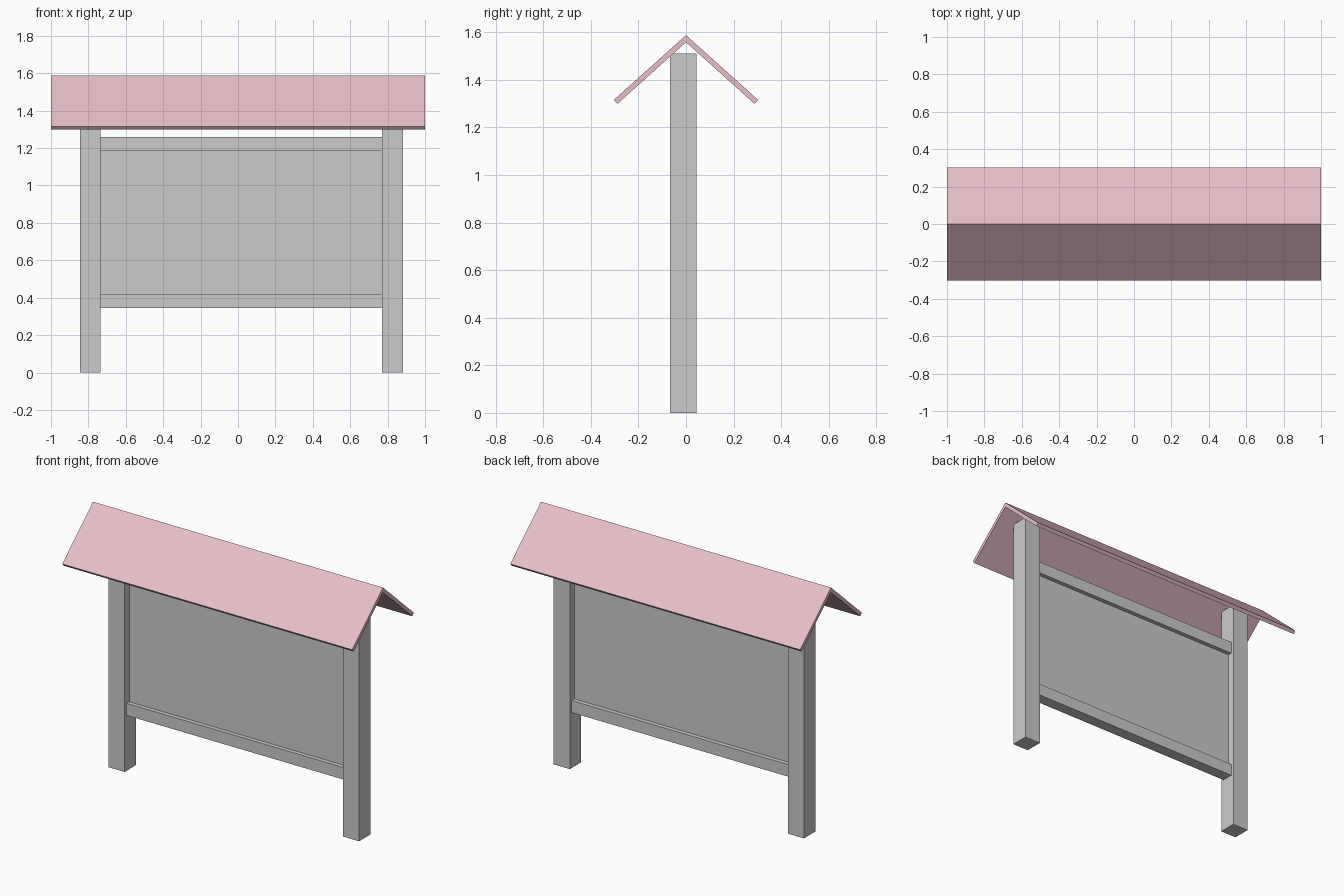
import bpy, bmesh

if "Cube" in bpy.data.objects:
    bpy.data.objects.remove(bpy.data.objects["Cube"])


def box(name, x, y, z):
    """Box from (min, max) ranges on each axis."""
    bpy.ops.mesh.primitive_cube_add(size=1)
    ob = bpy.context.object
    ob.name = name
    ob.location = [(a + b) / 2 for a, b in (x, y, z)]
    ob.scale = [b - a for a, b in (x, y, z)]
    bpy.ops.object.transform_apply(location=True, rotation=False, scale=True)
    return ob


def extrude_x(name, profile, x0, x1):
    """Extrude a closed (y, z) profile along x."""
    bm = bmesh.new()
    face = bm.faces.new([bm.verts.new((x0, y, z)) for y, z in profile])
    res = bmesh.ops.extrude_face_region(bm, geom=[face])
    verts = [g for g in res["geom"] if isinstance(g, bmesh.types.BMVert)]
    bmesh.ops.translate(bm, verts=verts, vec=(x1 - x0, 0, 0))
    bmesh.ops.recalc_face_normals(bm, faces=bm.faces)
    me = bpy.data.meshes.new(name)
    bm.to_mesh(me)
    bm.free()
    ob = bpy.data.objects.new(name, me)
    bpy.context.collection.objects.link(ob)
    return ob


# Posts
box("left_post", (-0.845, -0.735), (-0.067, 0.045), (0, 1.51))
box("right_post", (0.77, 0.882), (-0.067, 0.045), (0, 1.51))

# Rails and display panel between the posts
inner = (-0.735, 0.77)
box("bottom_rail", inner, (-0.047, 0.026), (0.345, 0.42))
box("top_rail", inner, (-0.047, 0.026), (1.185, 1.26))
box("display_panel", inner, (-0.021, -0.001), (0.42, 1.185))

# Gabled roof: two slabs mitred at the ridge
pink = bpy.data.materials.new("roof_pink")
pink.diffuse_color = (0.8, 0.52, 0.58, 1)
pink.use_nodes = True
pink.node_tree.nodes["Principled BSDF"].inputs["Base Color"].default_value = pink.diffuse_color
for name, s in (("front_roof", -1), ("back_roof", 1)):
    roof = extrude_x(name, [(0, 1.588), (s * 0.303, 1.316), (s * 0.288, 1.299), (0, 1.558)], -1, 1)
    roof.data.materials.append(pink)
